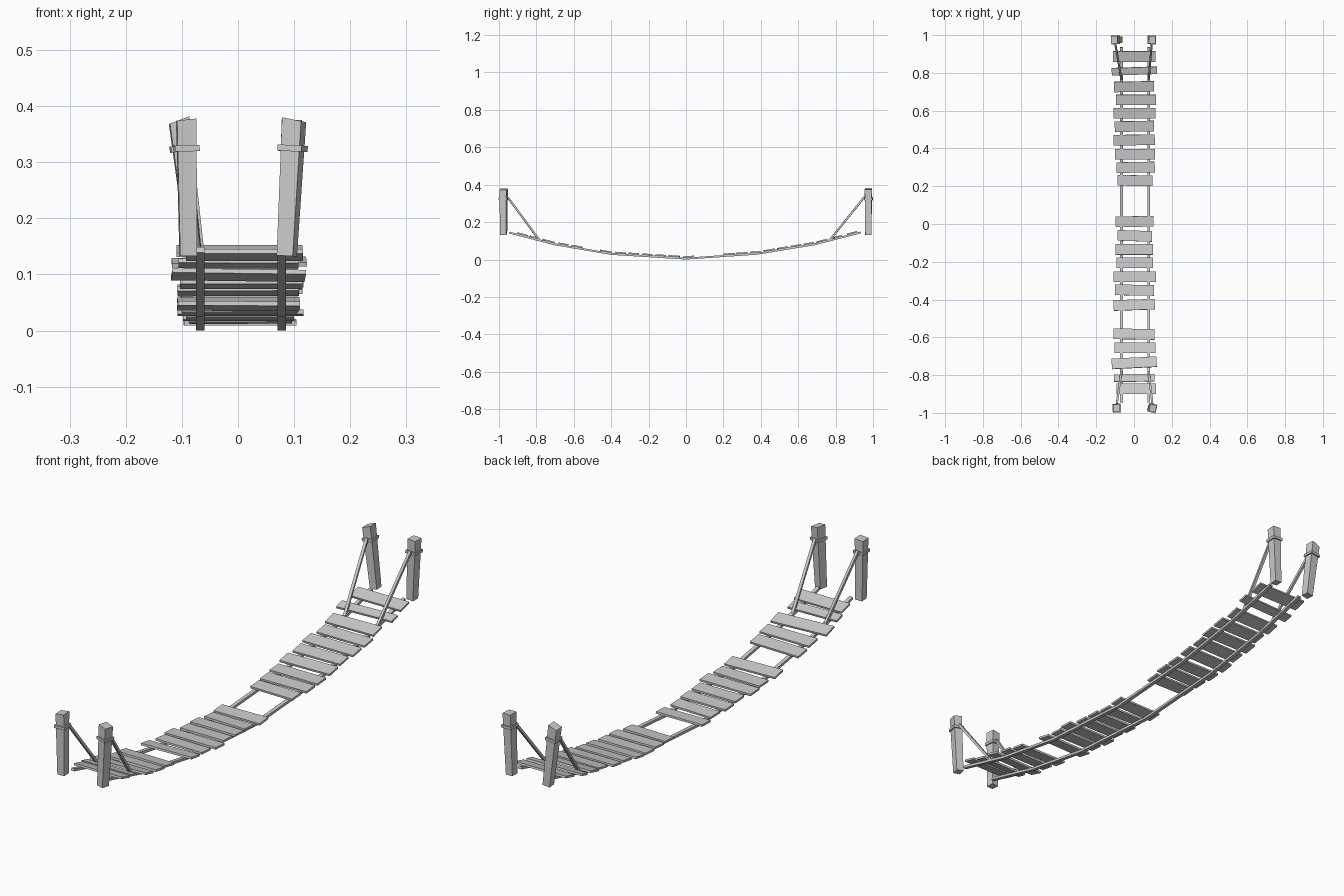
import bpy
import bmesh
import math
from mathutils import Vector, Matrix

cube = bpy.data.objects.get("Cube")
if cube:
    bpy.data.objects.remove(cube, do_unlink=True)

grey = bpy.data.materials.new("plain_grey")
grey.use_nodes = True
grey.diffuse_color = (0.6, 0.6, 0.6, 1)
grey.node_tree.nodes["Principled BSDF"].inputs["Base Color"].default_value = (0.6, 0.6, 0.6, 1)


def add_object(name, bm):
    bmesh.ops.recalc_face_normals(bm, faces=bm.faces)
    mesh = bpy.data.meshes.new(name)
    bm.to_mesh(mesh)
    bm.free()
    mesh.materials.append(grey)
    obj = bpy.data.objects.new(name, mesh)
    bpy.context.collection.objects.link(obj)
    return obj


def box(name, centre, size, rotation):
    bm = bmesh.new()
    matrix = Matrix.Translation(centre) @ rotation @ Matrix.Diagonal((*size, 1))
    bmesh.ops.create_cube(bm, size=1, matrix=matrix)
    return add_object(name, bm)


def flat_rope(name, points, width, height):
    """Rectangular section swept along points, kept upright across x."""
    bm = bmesh.new()
    pts = [Vector(p) for p in points]
    rings = []
    for i, p in enumerate(pts):
        along = (pts[min(i + 1, len(pts) - 1)] - pts[max(i - 1, 0)]).normalized()
        side = along.cross(Vector((0, 0, 1))).normalized()
        up = side.cross(along)
        rings.append([bm.verts.new(p + side * a * width / 2 + up * b * height / 2)
                      for a, b in ((-1, -1), (1, -1), (1, 1), (-1, 1))])
    for r, s in zip(rings, rings[1:]):
        for k in range(4):
            n = (k + 1) % 4
            bm.faces.new((r[k], r[n], s[n], s[k]))
    bm.faces.new(rings[0])
    bm.faces.new(rings[-1])
    return add_object(name, bm)


# Sagging support ropes
sag = [(-0.945, 0.144), (-0.7, 0.081), (-0.4, 0.03), (0, 0.005),
       (0.38, 0.031), (0.69, 0.082), (0.935, 0.145)]
rope_x = {"right": -0.067, "left": 0.078}
for side, x in rope_x.items():
    flat_rope(f"support_rope_{side}", [(x, y, z) for y, z in sag], 0.015, 0.01)


def rope_height(y):
    """Height and slope angle of the support ropes at y."""
    for (y0, z0), (y1, z1) in zip(sag, sag[1:]):
        if y <= y1:
            slope = (z1 - z0) / (y1 - y0)
            return z0 + slope * (y - y0), math.atan(slope)


# Planks: y, left end, right end, turn in degrees
planks = [
    (0.887, -.11, .115, 0), (0.81, -.118, .122, 2), (0.727, -.105, .106, 1),
    (0.657, -.095, .117, 0), (0.587, -.108, .115, 0), (0.517, -.102, .106, 1),
    (0.445, -.108, .11, 1), (0.37, -.1, .11, 0), (0.3, -.093, .11, 1),
    (0.23, -.088, .098, -1), (0.013, -.097, .104, 1), (-0.063, -.087, .095, -2),
    (-0.135, -.098, .1, 0), (-0.206, -.093, .1, 0), (-0.28, -.108, .117, 0),
    (-0.35, -.1, .106, -1), (-0.428, -.108, .11, 2), (-0.583, -.108, .108, -1),
    (-0.655, -.103, .115, 0), (-0.735, -.118, .12, 3), (-0.815, -.106, .108, 1),
    (-0.873, -.093, .116, 0)]
for i, (y, x0, x1, turn) in enumerate(planks):
    z, pitch = rope_height(y)
    narrow = abs(abs(y) - 0.81) < 0.01
    turning = Matrix.Rotation(math.radians(turn), 4, "Z")
    tilt = Matrix.Rotation(pitch, 4, "X")
    box(f"plank_{i + 1}", ((x0 + x1) / 2, y, z + 0.009),
        (x1 - x0, 0.04 if narrow else 0.056, 0.008), tilt @ turning)

# Leaning posts: name, end, side, foot x, top x, turn, slant of the top
posts = [("front", -1, "right", -0.089, -0.092, 3, 0.1),
         ("front", -1, "left", 0.087, 0.1, -14, -0.15),
         ("back", 1, "right", -0.075, -0.105, 3, 0.25),
         ("back", 1, "left", 0.086, 0.096, -2, 0)]
FOOT, TOP, RING = 0.133, 0.376, 0.325
for end, sign, side, foot_x, top_x, turn, slant in posts:
    y = sign * 0.975
    spin = Matrix.Rotation(math.radians(turn), 4, "Z")
    lean = math.atan((top_x - foot_x) / (TOP - FOOT))
    tilt = Matrix.Rotation(lean, 4, "Y")

    # Post, tapering towards the foot, with an uneven top
    post = box(f"{end}_{side}_post", ((foot_x + top_x) / 2, y, (FOOT + TOP) / 2),
               (0.035, 0.038, TOP - FOOT), tilt @ spin)
    for v in post.data.vertices:
        if v.co.z < (FOOT + TOP) / 2:
            v.co.x = foot_x + (v.co.x - foot_x) * 0.84
            v.co.y = y + (v.co.y - y) * 0.84
        else:
            v.co.z += slant * (v.co.x - top_x)

    # Rope band around the post
    ring_x = foot_x + (top_x - foot_x) * (RING - FOOT) / (TOP - FOOT)
    box(f"{end}_{side}_band", (ring_x, y, RING), (0.044, 0.047, 0.011), tilt @ spin)

    # Stay from the band down to the support rope
    low_y = sign * 0.775 - 0.008
    flat_rope(f"{end}_{side}_stay",
              [(ring_x, sign * 0.953, RING + 0.008),
               (rope_x[side], low_y, rope_height(low_y)[0])], 0.011, 0.01)
